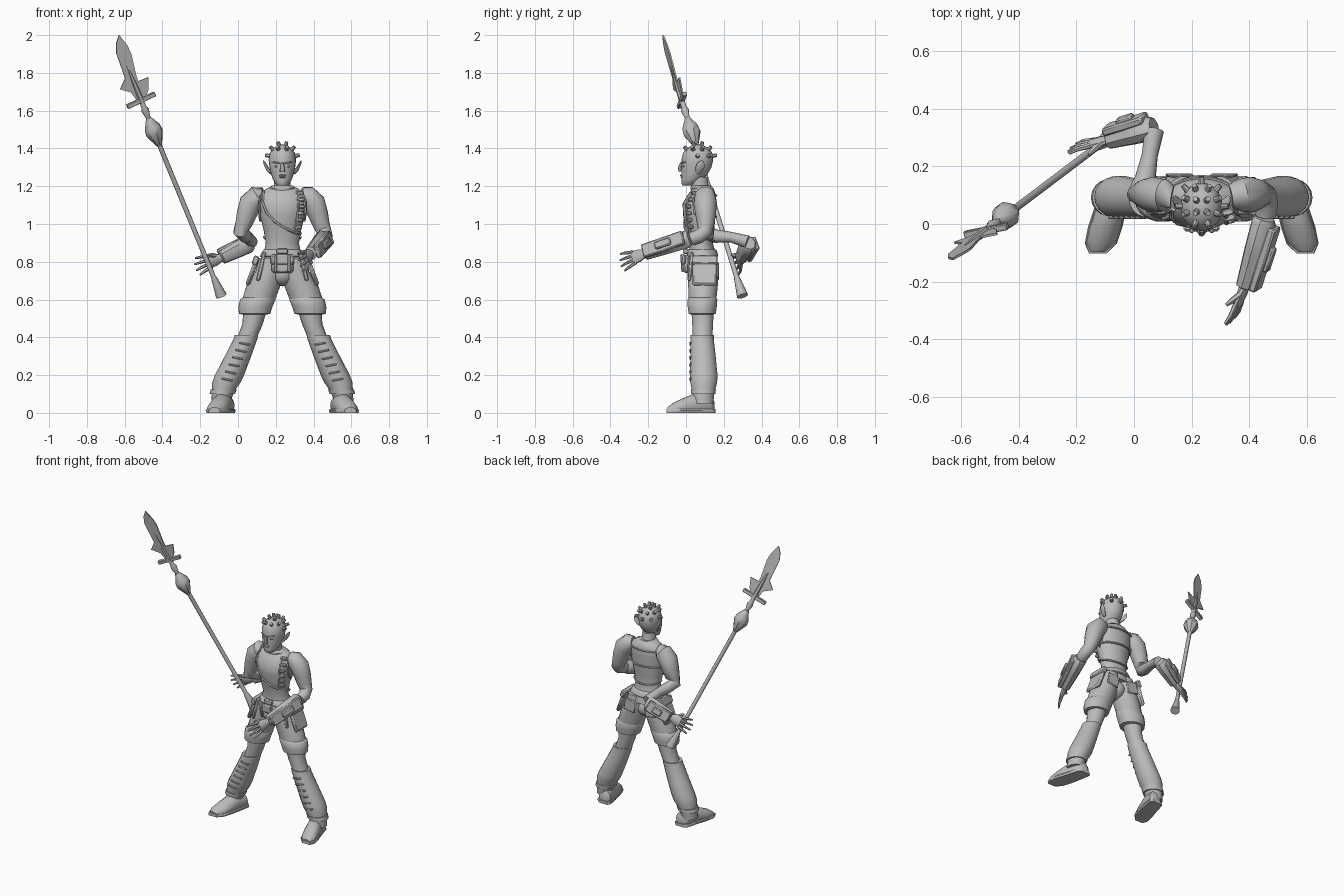
import bpy, bmesh, math
from mathutils import Vector, Matrix

if "Cube" in bpy.data.objects:
    bpy.data.objects.remove(bpy.data.objects["Cube"])

CX = 0.235  # body centre line
GREY = (0.5, 0.5, 0.5, 1)
mat = bpy.data.materials.new("plain_grey")
mat.use_nodes = True
mat.diffuse_color = GREY
mat.node_tree.nodes["Principled BSDF"].inputs["Base Color"].default_value = GREY
parts = []


def finish(name, bm, bevel=0):
    bmesh.ops.recalc_face_normals(bm, faces=bm.faces)
    me = bpy.data.meshes.new(name)
    bm.to_mesh(me)
    bm.free()
    me.materials.append(mat)
    ob = bpy.data.objects.new(name, me)
    bpy.context.collection.objects.link(ob)
    if bevel:
        m = ob.modifiers.new("bevel", "BEVEL")
        m.width, m.segments = bevel, 1
    parts.append(ob)
    return ob


def frame(t, ref):
    t = t.normalized()
    s = (ref - t * ref.dot(t)).normalized()
    return s, t.cross(s), t


def tube(name, pts, n=14, axis=None, ref=(1, 0, 0), lo=-9, hi=9):
    """Skin elliptical rings (x, y, z, radius along ref, radius across)."""
    bm = bmesh.new()
    P = [Vector(p[:3]) for p in pts]
    rings = []
    for i, p in enumerate(pts):
        t = Vector(axis) if axis else P[min(i + 1, len(P) - 1)] - P[max(i - 1, 0)]
        s, r, _ = frame(t, Vector(ref))
        ring = []
        for k in range(n):
            a = 2 * math.pi * k / n
            v = P[i] + s * p[3] * math.cos(a) + r * p[-1] * math.sin(a)
            v.z = min(max(v.z, lo), hi)
            ring.append(bm.verts.new(v))
        rings.append(ring)
    for a, b in zip(rings, rings[1:]):
        for k in range(n):
            bm.faces.new((a[k], a[k - 1], b[k - 1], b[k]))
    bm.faces.new(rings[0])
    bm.faces.new(rings[-1][::-1])
    return finish(name, bm)


def stack(name, rows, dx=0, n=20):
    """Horizontal rings (z, y, rx, ry)."""
    return tube(name, [(CX + dx, y, z, rx, ry) for z, y, rx, ry in rows], n, (0, 0, 1))


def bar(name, a, b, w, h, ref=(1, 0, 0), bevel=0.006):
    """Box running from a to b, w wide along ref and h thick."""
    a, b = Vector(a), Vector(b)
    s, r, t = frame(b - a, Vector(ref))
    m = Matrix((s * w, r * h, b - a)).transposed().to_4x4()
    m.translation = (a + b) / 2
    bm = bmesh.new()
    bmesh.ops.create_cube(bm, size=1, matrix=m)
    return finish(name, bm, bevel)


def ball(name, c, r):
    bm = bmesh.new()
    m = Matrix.Translation(c) @ Matrix.Diagonal((*r, 1))
    bmesh.ops.create_uvsphere(bm, u_segments=12, v_segments=8, radius=1, matrix=m)
    return finish(name, bm)


# Torso, neck and head
TORSO = [(.78, .09, .125, .08), (.86, .085, .095, .068), (.9, .08, .088, .062),
         (.97, .075, .1, .075), (1.05, .07, .12, .086), (1.11, .07, .126, .088),
         (1.16, .085, .125, .072), (1.19, .09, .08, .055), (1.2, .09, .05, .045)]
stack("torso", TORSO, n=24)
stack("belt", [(.825, .087, .114, .078), (.83, .087, .119, .084), (.86, .086, .104, .077), (.865, .086, .098, .07)])
stack("neck", [(1.14, .085, .05, .05), (1.19, .075, .044, .047), (1.25, .065, .044, .047)])
stack("collar", [(1.175, .085, .07, .058), (1.19, .083, .073, .06), (1.205, .08, .053, .052)])
stack("head", [(1.203, .005, .022, .022), (1.212, .015, .036, .038), (1.235, .03, .05, .054),
               (1.265, .045, .06, .07), (1.3, .055, .068, .08), (1.34, .06, .073, .084),
               (1.375, .062, .067, .078), (1.4, .062, .05, .06), (1.415, .062, .027, .032), (1.42, .062, .006, .008)])
tube("nose", [(CX, -.022, 1.325, .008, .008), (CX, -.032, 1.295, .011, .012), (CX, -.028, 1.278, .016, .01)], 8)
ball("upper_lip", (CX, -.022, 1.257), (.02, .01, .005))
ball("lower_lip", (CX, -.02, 1.248), (.018, .01, .005))
for s, side in ((1, "left"), (-1, "right")):
    ball(side + "_eye", (CX + s * .028, -.012, 1.305), (.013, .008, .006))
    bar(side + "_brow", (CX + s * .012, -.023, 1.322), (CX + s * .05, -.005, 1.328), .008, .012, (0, 0, 1), .003)
    tube(side + "_ear", [(CX + s * .06, .06, 1.27, .01, .012), (CX + s * .078, .07, 1.29, .009, .022),
                         (CX + s * .092, .08, 1.315, .007, .022), (CX + s * .1, .088, 1.335, .003, .006)], 8)

# Scalp studs spread over the dome
dome = Vector((CX, .062, 1.345))
for row, (lift, count, turn) in enumerate(((12, 8, 0), (42, 8, 22), (70, 4, 45))):
    for k in range(count):
        a, e = math.radians(turn + 360 * k / count), math.radians(lift)
        d = Vector((math.cos(a) * math.cos(e), math.sin(a) * math.cos(e), math.sin(e)))
        if row == 0 and d.y < -.5:
            continue
        p = dome + Vector((d.x * .07, d.y * .08, d.z * .072))
        q = p + d * .024
        tube("scalp_stud", [(*p, .012, .012), (*q, .009, .009)], 8, ref=(.3, .5, .8))


def skin(angle, z, off=.004):
    """Point on the torso surface; angle 0 is the front, positive toward the left."""
    for a, b in zip(TORSO, TORSO[1:]):
        if a[0] <= z <= b[0]:
            f = (z - a[0]) / (b[0] - a[0])
            y, rx, ry = (a[i] + (b[i] - a[i]) * f for i in (1, 2, 3))
    a = math.radians(angle)
    return Vector((CX + (rx + off) * math.sin(a), y - (ry + off) * math.cos(a), z))


def strap(name, path, r=.006):
    tube(name, [(*skin(a, z), r, r) for a, z in path], 6, ref=(.2, .3, 1))


# Vest edging, straps and knots
strap("vest_edge", [(-60, 1.17), (-55, 1.12), (-42, 1.06), (-20, 1.01), (10, .975), (40, .955), (75, .95)], .008)
strap("vest_left_edge", [(48, 1.17), (42, 1.1), (42, 1.03), (45, .96)], .007)
strap("back_upper_strap", [(a, 1.15) for a in range(110, 260, 15)])
strap("back_lower_strap", [(a, 1.04) for a in range(95, 270, 15)])
strap("vest_hem", [(a, .93 + .02 * math.cos(math.radians(a))) for a in range(80, 290, 15)])
for k in range(6):
    p = skin(48, .985 + .036 * k)
    bar("vest_knot", p - Vector((.02, 0, 0)), p + Vector((.02, .008, 0)), .02, .024, (0, 0, 1), .005)

# Front pouch, buckle and seat of the trousers
bar("front_pouch", (CX, .005, .74), (CX, .0, .835), .115, .04, bevel=.012)
bar("pouch_flap", (CX, -.012, .785), (CX, -.014, .84), .125, .025, bevel=.008)
bar("belt_buckle", (CX, .0, .84), (CX, .0, .87), .06, .03)
for s in (1, -1):
    bar("pouch_strap", (CX + s * .035, -.018, .745), (CX + s * .035, -.025, .84), .014, .012, bevel=.003)
ball("crotch", (CX, .085, .735), (.07, .078, .065))

# Legs, boots and shoes, one pass for each side
for s, side in ((1, "left"), (-1, "right")):
    def leg(part, rows, n=18):
        tube(side + "_" + part, [(CX + s * d, y, z, rx, ry) for d, z, y, rx, ry in rows], n, (0, 0, 1))

    leg("thigh", [(.06, .82, .088, .066, .078), (.068, .75, .09, .074, .084), (.098, .68, .09, .09, .08),
                  (.122, .61, .088, .088, .075), (.14, .56, .087, .082, .073)])
    leg("trouser_cuff", [(.125, .61, .088, .086, .074), (.13, .6, .087, .094, .08), (.143, .56, .086, .09, .078),
                         (.147, .525, .086, .083, .073), (.147, .52, .086, .06, .055)])
    leg("knee", [(.145, .54, .088, .062, .06), (.158, .47, .088, .054, .056), (.19, .39, .088, .052, .052)])
    leg("boot", [(.188, .41, .086, .05, .05), (.19, .412, .086, .062, .062), (.196, .39, .085, .063, .063),
                 (.235, .3, .09, .07, .068), (.28, .2, .094, .077, .074), (.297, .16, .094, .075, .072),
                 (.315, .11, .092, .058, .06), (.327, .05, .09, .05, .055)])
    leg("boot_ankle_band", [(.305, .125, .092, .06, .06), (.31, .125, .092, .069, .067), (.318, .1, .092, .067, .065), (.32, .1, .092, .05, .05)])
    foot = [(.295, .15, .03, .025, .03), (.298, .135, .04, .045, .05), (.315, .06, .045, .05, .065),
            (.335, -.01, .03, .054, .05), (.35, -.065, .02, .05, .035), (.36, -.098, .015, .025, .015)]
    tube(side + "_shoe", [(CX + s * d, y, z, a, b) for d, y, z, a, b in foot], 16, (0, -1, 0), lo=0)
    tube(side + "_shoe_sole", [(CX + s * d, y * 1.04, .012, a + .006, .04) for d, y, z, a, b in foot], 16, (0, -1, 0), lo=0, hi=.02)
    for k in range(6):
        z = .17 + k * .038
        d = .293 - k * .0185
        bar(side + "_boot_lace", (CX + s * (d - .03), .03, z), (CX + s * (d + .03), .028, z + .012), .01, .022, (0, 0, 1), .003)
    # Side and seat pockets
    bar(side + "_side_pocket", (CX + s * .13, .1, .825), (CX + s * .186, .098, .675), .13, .024, (0, 1, 0), .01)
    bar(side + "_pocket_flap", (CX + s * .134, .1, .83), (CX + s * .15, .1, .785), .135, .03, (0, 1, 0), .006)
    bar(side + "_seat_pocket", (CX + s * .07, .168, .79), (CX + s * .085, .17, .71), .085, .012, bevel=.005)
    bar(side + "_hip_strap", (CX + s * .095, .03, .85), (CX + s * .13, .018, .7), .022, .02)
    # Upper arms
    end = [(.228, .07, .935, .038), (.222, .03, .92, .036)] if s > 0 else [(.195, .16, .935, .036), (.18, .24, .93, .028), (.165, .325, .905, .034)]
    arm = [(.1, .095, 1.155, .04), (.13, .1, 1.15, .056), (.168, .102, 1.11, .062), (.19, .104, 1.05, .054),
           (.205, .104, 1.0, .046), (.22, .1, .96, .04)] + end
    tube(side + "_arm", [(CX + s * d, y, z, r, r) for d, y, z, r in arm], 14, ref=(1, .2, .3))
    strap(side + "_armhole", [(s * 62, 1.17), (s * 68, 1.12), (s * 75, 1.06), (s * 95, 1.02), (s * 110, 1.06), (s * 115, 1.12), (s * 112, 1.17)], .008)


def forearm(side, elbow, wrist, tip, out, thumb):
    """Bracer, outer guard plate, palm and fingers."""
    e, w, t, out = map(Vector, (elbow, wrist, tip, out))
    x, y, z = frame(w - e, out)
    tube(side + "_bracer", [(*e, .034, .038), (*(e + z * .015), .044, .05), (*e.lerp(w, .5), .04, .045),
                            (*w, .032, .038), (*(w + z * .006), .02, .025)], 8, ref=out)
    bar(side + "_arm_guard", e + z * .02 + x * .042, w + x * .038, .028, .075, out)
    bar(side + "_guard_box", e.lerp(w, .35) + x * .058, e.lerp(w, .7) + x * .056, .022, .04, out)
    # The hand fans out across the palm
    d = (t - w).normalized()
    _, across, _ = frame(d, out)
    if across.z < 0:
        across = -across
    palm = w + d * .075
    tube(side + "_palm", [(*w, .018, .02), (*(w + d * .035), .017, .034), (*palm, .012, .038)], 10, ref=out)
    for k in range(4):
        o = across * (k - 1.5) * .02
        p = palm - d * .01 + o
        f = (d + across * (k - 1.5) * .17).normalized()
        q = p + f * .045
        r = q + (f - out * .25).normalized() * (.045 if k in (1, 2) else .034)
        tube(side + "_finger", [(*p, .01, .01), (*q, .0085, .0085), (*r, .005, .005)], 6, ref=out)
    th = Vector(thumb)
    p = w + d * .03 + across * .02
    tube(side + "_thumb", [(*p, .013, .013), (*(p + th * .035), .011, .011), (*(p + th * .065), .006, .006)], 6, ref=out)


forearm("left", (.455, .02, .925), (.385, -.215, .845), (.325, -.375, .785), (.93, -.15, .3), (-.75, -.55, -.1))
forearm("right", (.07, .335, .9), (-.085, .292, .823), (-.25, .262, .765), (-.1, .9, .3), (-.6, -.6, .1))

# Spear: shaft, bulb, crossguard and blade share one tilted frame
guard = Vector((-.513, -.022, 1.655))
u, n, d = frame(Vector((-.41, -.31, 1)), Vector((.15, .03, .07)))


def shaft(name, rows, sides=10):
    tube(name, [(*(guard + d * t), r, r) for t, r in rows], sides, tuple(d), tuple(u))


shaft("spear_shaft", [(.01, .014), (-.04, .014), (-.06, .021), (-.1, .013), (-1.05, .013), (-1.06, .016), (-1.165, .03)])
shaft("spear_bulb", [(-.105, .014), (-.12, .022), (-.16, .044), (-.195, .048), (-.24, .028), (-.27, .014)], 8)
bar("spear_crossguard", guard - u * .083, guard + u * .083, .024, .024, tuple(d), .003)
outline = [(-.02, .005), (-.034, .063), (-.082, .104), (-.035, .147), (-.031, .22), (-.028, .293), (-.008, .343), (.024, .378),
           (.043, .307), (.046, .258), (.026, .136), (.024, .101), (.082, .098), (.055, .033), (.025, .005)]
bm = bmesh.new()
front = [bm.verts.new(guard + u * a + d * t - n * .004) for a, t in outline]
slab = bmesh.ops.extrude_face_region(bm, geom=[bm.faces.new(front)])
bmesh.ops.translate(bm, vec=n * .008, verts=[v for v in slab["geom"] if isinstance(v, bmesh.types.BMVert)])
finish("spear_blade", bm)
shaft("blade_rib", [(0, .017), (.09, .014), (.22, .004)], 6)

# Smooth shading with crisp edges
for ob in bpy.context.scene.objects:
    ob.select_set(ob in parts)
bpy.context.view_layer.objects.active = parts[0]
bpy.ops.object.shade_smooth_by_angle(angle=math.radians(40))
